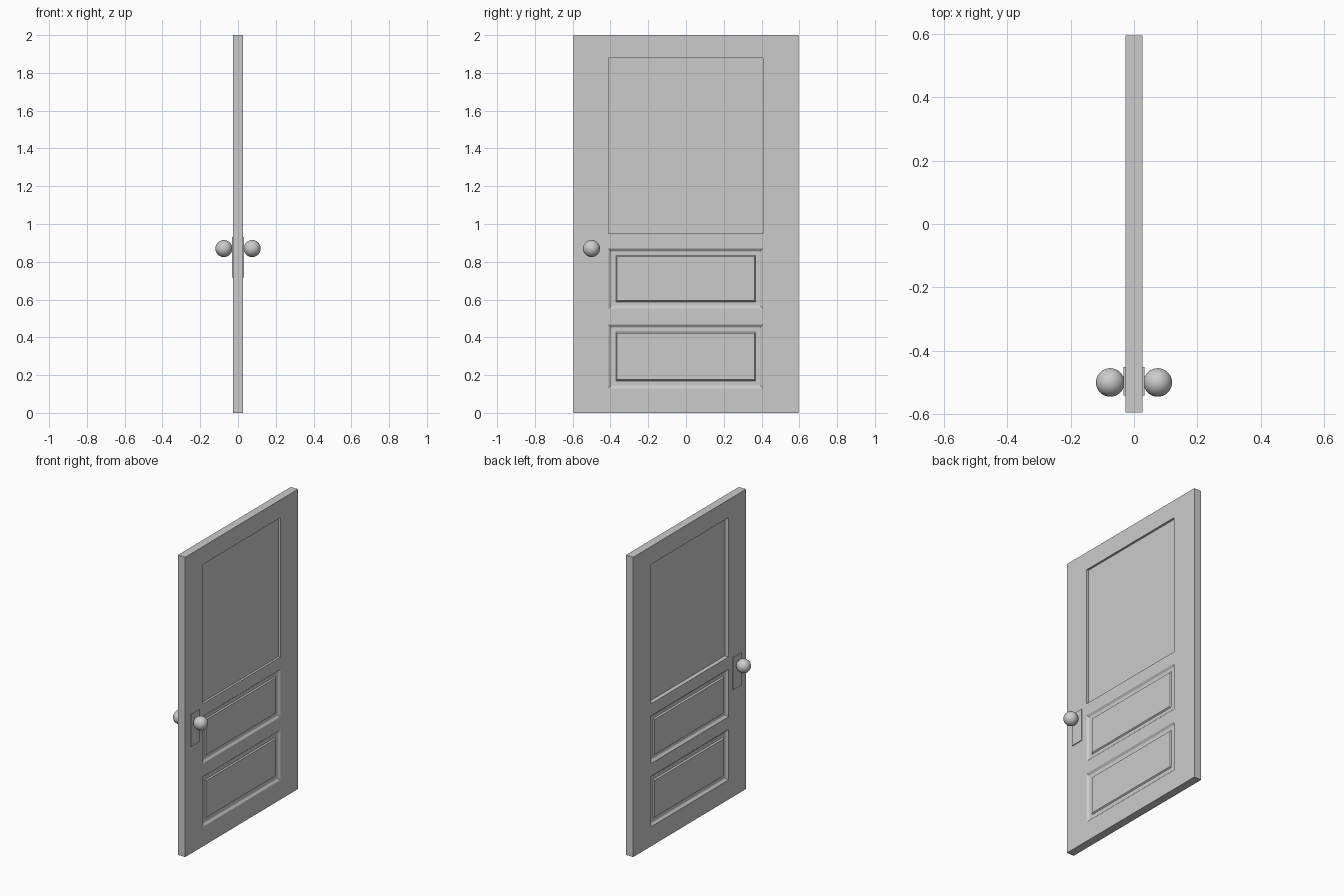
import bpy, bmesh, math

if "Cube" in bpy.data.objects:
    bpy.data.objects.remove(bpy.data.objects["Cube"])

T = 0.027                                   # half thickness of the slab
YS = [-0.595, -0.41, 0.407, 0.595]
ZS = [0.0, 0.13, 0.467, 0.552, 0.87, 0.951, 1.88, 2.0]


def panel(depth, gap_z):
    # (y inset, z inset, depth): cove, flat groove, then raised field
    return [(0.004, 0.004, depth * 0.25), (0.012, 0.012, depth * 0.85),
            (0.016, 0.016, depth), (0.039, gap_z, depth),
            (0.045, gap_z + 0.006, depth * 0.3)]


def finish(bm, name):
    bmesh.ops.remove_doubles(bm, verts=bm.verts, dist=1e-5)
    bmesh.ops.recalc_face_normals(bm, faces=bm.faces)
    mesh = bpy.data.meshes.new(name)
    bm.to_mesh(mesh)
    bm.free()
    obj = bpy.data.objects.new(name, mesh)
    bpy.context.collection.objects.link(obj)
    return obj


def face(bm, pts):
    bm.faces.new([bm.verts.new(p) for p in pts])


def rect(x, y0, y1, z0, z1):
    return [(x, y0, z0), (x, y1, z0), (x, y1, z1), (x, y0, z1)]


# Door slab: gridded faces with stepped panels set into the middle column
bm = bmesh.new()
for s in (1, -1):
    d = 0.011 if s > 0 else 0.014
    window = [(0.0, 0.0, 0.014 if s > 0 else 0.028)]
    steps_at = {1: panel(d, 0.040), 3: panel(d, 0.036), 5: window}
    for i in range(3):
        for j in range(7):
            y0, y1, z0, z1 = YS[i], YS[i + 1], ZS[j], ZS[j + 1]
            ring = rect(s * T, y0, y1, z0, z1)
            if i == 1 and j in steps_at:
                for a, b, depth in steps_at[j]:
                    inner = rect(s * (T - depth), y0 + a, y1 - a, z0 + b, z1 - b)
                    for k in range(4):
                        n = (k + 1) % 4
                        face(bm, [ring[k], ring[n], inner[n], inner[k]])
                    ring = inner
            face(bm, ring)

# Slab edges
for y in (YS[0], YS[-1]):
    for z0, z1 in zip(ZS, ZS[1:]):
        face(bm, [(-T, y, z0), (T, y, z0), (T, y, z1), (-T, y, z1)])
for z in (ZS[0], ZS[-1]):
    for y0, y1 in zip(YS, YS[1:]):
        face(bm, [(-T, y0, z), (T, y0, z), (T, y1, z), (-T, y1, z)])
finish(bm, "door_slab")

# Lock plate and round knob on each side
for s, side in ((1, "right"), (-1, "left")):
    bpy.ops.mesh.primitive_cube_add(size=1, location=(s * (T + 0.002), -0.496, 0.823))
    plate = bpy.context.object
    plate.name = "lock_plate_" + side
    plate.scale = (0.007, 0.09, 0.215)

    bpy.ops.mesh.primitive_uv_sphere_add(segments=32, ring_count=16, radius=0.045,
                                         location=(s * 0.075, -0.5, 0.87),
                                         rotation=(0, math.pi / 2, 0))
    knob = bpy.context.object
    knob.name = "knob_" + side
    bpy.ops.object.shade_smooth_by_angle()
